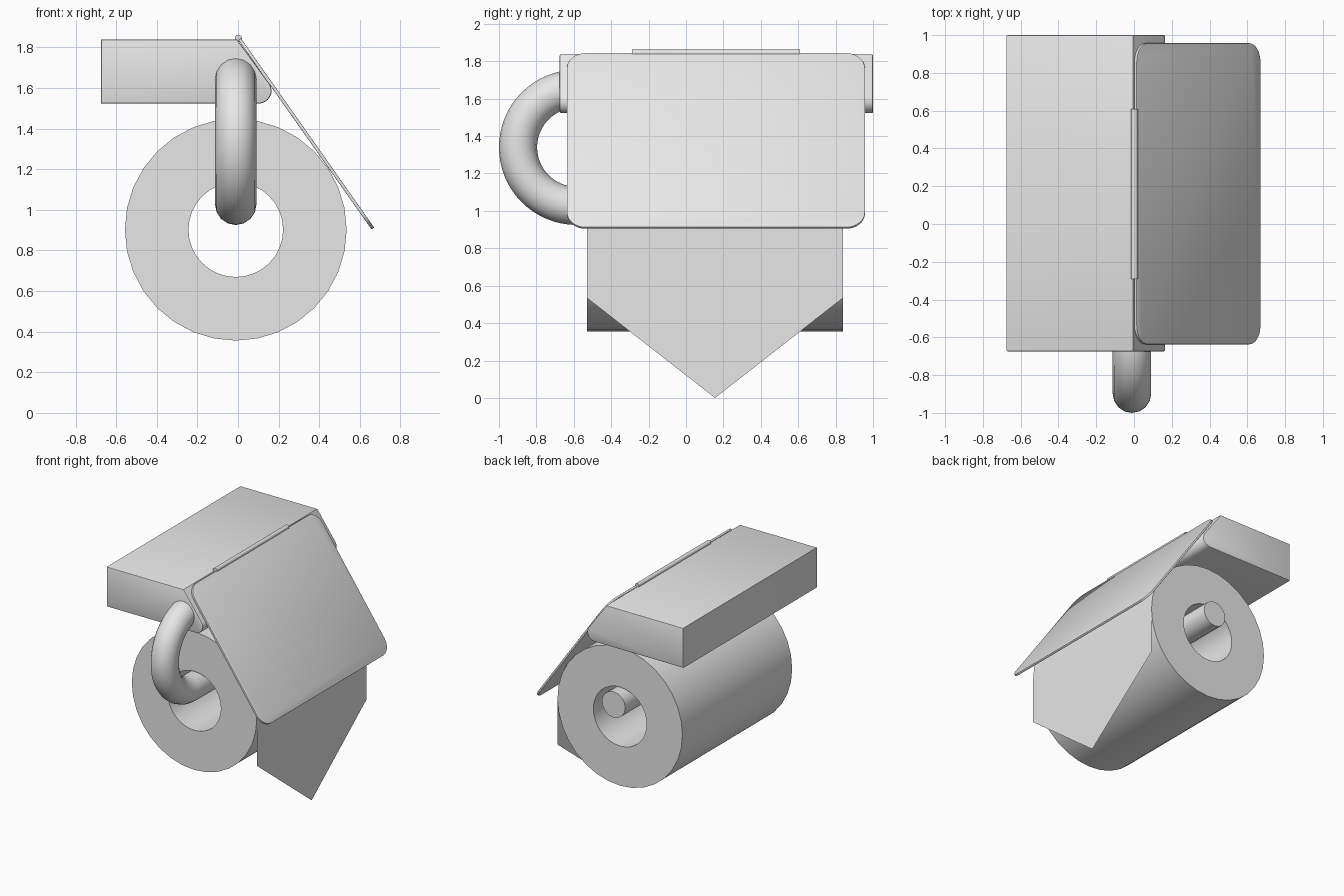
import bpy, bmesh
from math import pi, cos, sin, radians, atan2
from mathutils import Vector, Matrix

cube = bpy.data.objects.get("Cube")
if cube:
    bpy.data.objects.remove(cube, do_unlink=True)

GREY = (0.8, 0.8, 0.8, 1)
grey = bpy.data.materials.new("light grey")
grey.use_nodes = True
grey.diffuse_color = GREY
grey.node_tree.nodes["Principled BSDF"].inputs["Base Color"].default_value = GREY


def finish(obj, smooth=True):
    obj.data.materials.clear()
    obj.data.materials.append(grey)
    if smooth:
        bpy.ops.object.select_all(action='DESELECT')
        obj.select_set(True)
        bpy.context.view_layer.objects.active = obj
        bpy.ops.object.shade_smooth_by_angle(angle=radians(30))
    return obj


def from_bmesh(name, bm, smooth=True):
    bmesh.ops.recalc_face_normals(bm, faces=bm.faces)
    mesh = bpy.data.meshes.new(name)
    bm.to_mesh(mesh)
    bm.free()
    obj = bpy.data.objects.new(name, mesh)
    bpy.context.collection.objects.link(obj)
    return finish(obj, smooth)


def prism(name, outline, offset, bevel=0.0):
    """Extrude a closed outline by an offset, optionally softening its end rims."""
    bm = bmesh.new()
    face = bm.faces.new([bm.verts.new(p) for p in outline])
    new = bmesh.ops.extrude_face_region(bm, geom=[face], use_keep_orig=True)["geom"]
    bmesh.ops.translate(bm, vec=offset, verts=[v for v in new if isinstance(v, bmesh.types.BMVert)])
    if bevel:
        caps = [f for f in bm.faces if abs(f.normal.dot(Vector(offset).normalized())) > 0.99]
        rims = list({e for f in caps for e in f.edges})
        bmesh.ops.bevel(bm, geom=rims, offset=bevel, segments=2, profile=0.5, affect='EDGES')
    return from_bmesh(name, bm)


def arc(cx, cy, r, start, end, steps):
    angles = [start + (end - start) * i / steps for i in range(steps + 1)]
    return [(cx + r * cos(a), cy + r * sin(a)) for a in angles]


FRONT, BACK = -0.53, 0.84       # paper ends
AXIS_X, ROLL_Z = -0.011, 0.902  # roll centre
ROLL_R = 0.546

# Shelf box with sloping side and rounded lower corner
side = [(-0.675, 1.838), (-0.675, 1.523)]
side += arc(0.102, 1.586, 0.063, -pi / 2, radians(35.4), 8)
side += [(-0.004, 1.838)]
prism("shelf_box", [(x, -0.675, z) for x, z in side], (0, 1.675, 0), bevel=0.008)

# Tilted cover flap: rounded rectangle in its own plane
top, bottom = Vector((0.008, 0, 1.84)), Vector((0.664, 0, 0.908))
down = (bottom - top).normalized()
normal = Vector((-down.z, 0, down.x))
length, thick, corner = (bottom - top).length, 0.016, 0.1
y0, y1 = -0.637, 0.957
outline = []
for i, (u, v) in enumerate([(length - corner, y1 - corner), (corner, y1 - corner),
                            (corner, y0 + corner), (length - corner, y0 + corner)]):
    outline += arc(u, v, corner, i * pi / 2, (i + 1) * pi / 2, 8)
prism("cover_flap", [top + down * u + Vector((0, v, 0)) - normal * thick / 2 for u, v in outline],
      normal * thick, bevel=0.003)

# Hinge pin along the top edge
bm = bmesh.new()
bmesh.ops.create_cone(bm, cap_ends=True, segments=16, radius1=0.018, radius2=0.018, depth=0.9,
                      matrix=Matrix.Translation((0.002, 0.16, 1.844)) @ Matrix.Rotation(pi / 2, 4, 'X'))
from_bmesh("hinge_pin", bm)

# Paper roll: rectangle section spun about the roll axis
bm = bmesh.new()
section = [bm.verts.new((AXIS_X + r, y, ROLL_Z))
           for r, y in [(0.233, FRONT), (ROLL_R, FRONT), (ROLL_R, BACK), (0.233, BACK)]]
edges = [bm.edges.new((section[i], section[(i + 1) % 4])) for i in range(4)]
bmesh.ops.spin(bm, geom=section + edges, cent=(AXIS_X, 0, ROLL_Z), axis=(0, 1, 0),
               angle=2 * pi, steps=32, use_merge=True)
bmesh.ops.remove_doubles(bm, verts=bm.verts, dist=0.0005)
from_bmesh("paper_roll", bm)

# Loose hanging sheet with pointed end
bm = bmesh.new()
sheet_x = AXIS_X + ROLL_R
bm.faces.new([bm.verts.new((sheet_x, y, z)) for y, z in
              [(FRONT, ROLL_Z), (FRONT, 0.535), ((FRONT + BACK) / 2, 0), (BACK, 0.535), (BACK, ROLL_Z)]])
from_bmesh("hanging_sheet", bm, smooth=False)

# Bent rod: half loop at the front, then straight through the roll
path = [(-0.5, 1.653)] + arc(-0.585, 1.34, 0.313, pi / 2, 3 * pi / 2, 32) + [(0.92, 1.027)]
curve = bpy.data.curves.new("holder_rod", 'CURVE')
curve.dimensions = '3D'
curve.bevel_depth = 0.102
curve.bevel_resolution = 6
curve.use_fill_caps = True
spline = curve.splines.new('POLY')
spline.points.add(len(path) - 1)
for point, (y, z) in zip(spline.points, path):
    point.co = (AXIS_X, y, z, 1)
rod = bpy.data.objects.new("holder_rod", curve)
bpy.context.collection.objects.link(rod)
bpy.ops.object.select_all(action='DESELECT')
rod.select_set(True)
bpy.context.view_layer.objects.active = rod
bpy.ops.object.convert(target='MESH')
finish(bpy.context.view_layer.objects.active)
